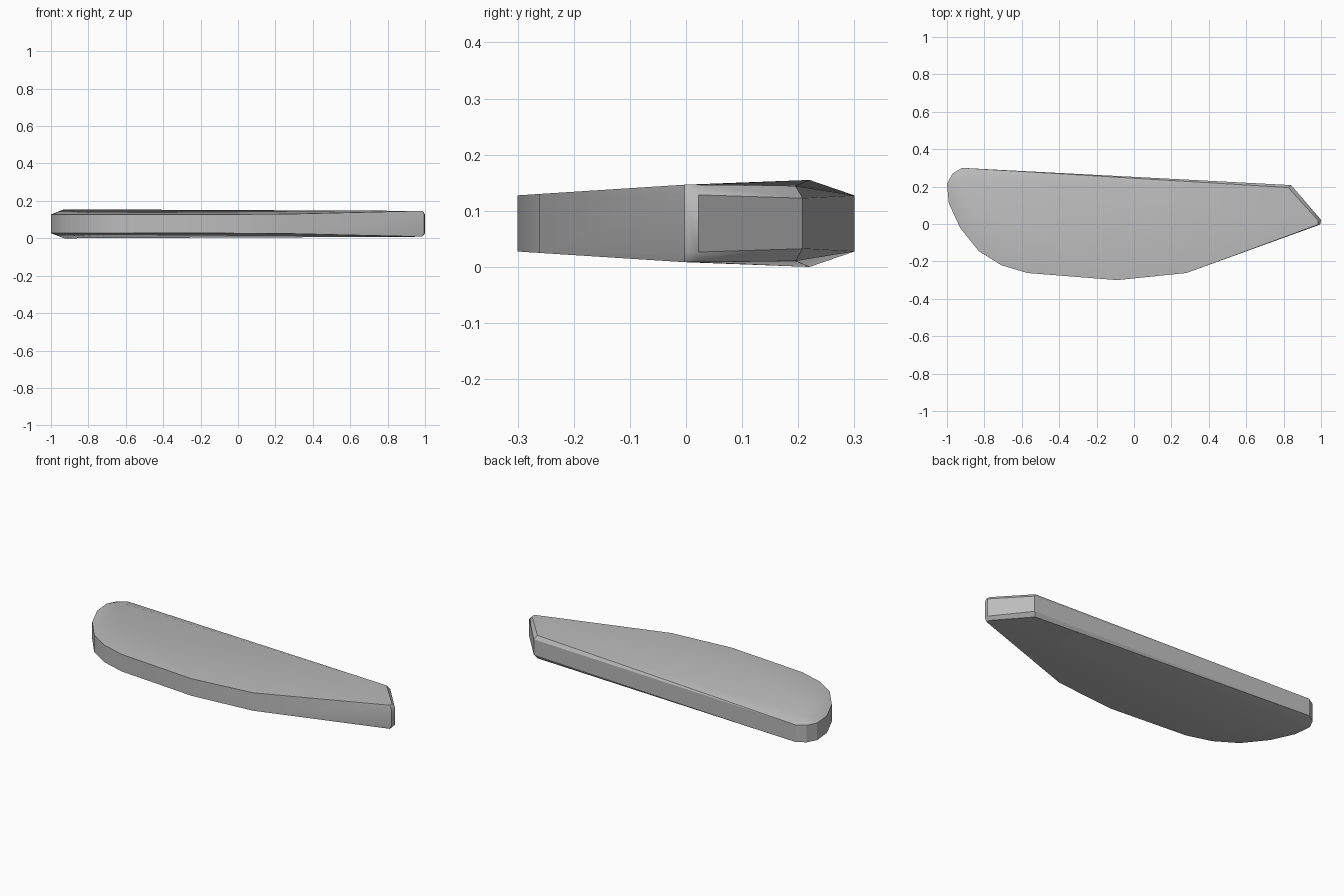
import bpy, bmesh, math

cube = bpy.data.objects.get("Cube")
if cube:
    bpy.data.objects.remove(cube, do_unlink=True)

grey = bpy.data.materials.new("plain_grey")
colour = (0.5, 0.5, 0.5, 1)
grey.use_nodes = True
grey.diffuse_color = colour
grey.node_tree.nodes["Principled BSDF"].inputs["Base Color"].default_value = colour

MID = 0.0775  # height of the symmetry plane

# Outer rim: x, y, half thickness
rim = [
    (-0.92, 0.30, 0.05), (0.84, 0.208, 0.045),
    (1.0, 0.022, 0.051), (0.995, -0.003, 0.051), (0.985, -0.003, 0.069),
    (0.28, -0.262, 0.0525), (-0.09, -0.30, 0.05), (-0.57, -0.262, 0.05),
    (-0.71, -0.22, 0.05), (-0.83, -0.145, 0.05), (-0.93, -0.02, 0.05),
    (-0.99, 0.11, 0.05), (-1.0, 0.215, 0.05), (-0.97, 0.27, 0.05),
]
# Raised inner corners that make the chamfers and the rounded end
crown = [(-0.93, 0.22, 0.0775), (0.825, 0.195, 0.067), (0.983, 0.02, 0.069)]

# The slab is the convex skin over the mirrored corners
bm = bmesh.new()
for x, y, half in rim + crown:
    for side in (-1, 1):
        bm.verts.new((x, y, MID + side * half))
hull = bmesh.ops.convex_hull(bm, input=bm.verts)
bmesh.ops.delete(bm, geom=[v for v in bm.verts if not v.link_faces], context="VERTS")
bmesh.ops.dissolve_limit(bm, angle_limit=math.radians(0.5), verts=bm.verts, edges=bm.edges)
bmesh.ops.recalc_face_normals(bm, faces=bm.faces)

mesh = bpy.data.meshes.new("blade_slab")
bm.to_mesh(mesh)
bm.free()
mesh.materials.append(grey)
slab = bpy.data.objects.new("blade_slab", mesh)
bpy.context.collection.objects.link(slab)

# Smooth shading with sharp rim edges
bpy.context.view_layer.objects.active = slab
slab.select_set(True)
bpy.ops.object.shade_smooth_by_angle(angle=math.radians(30))
